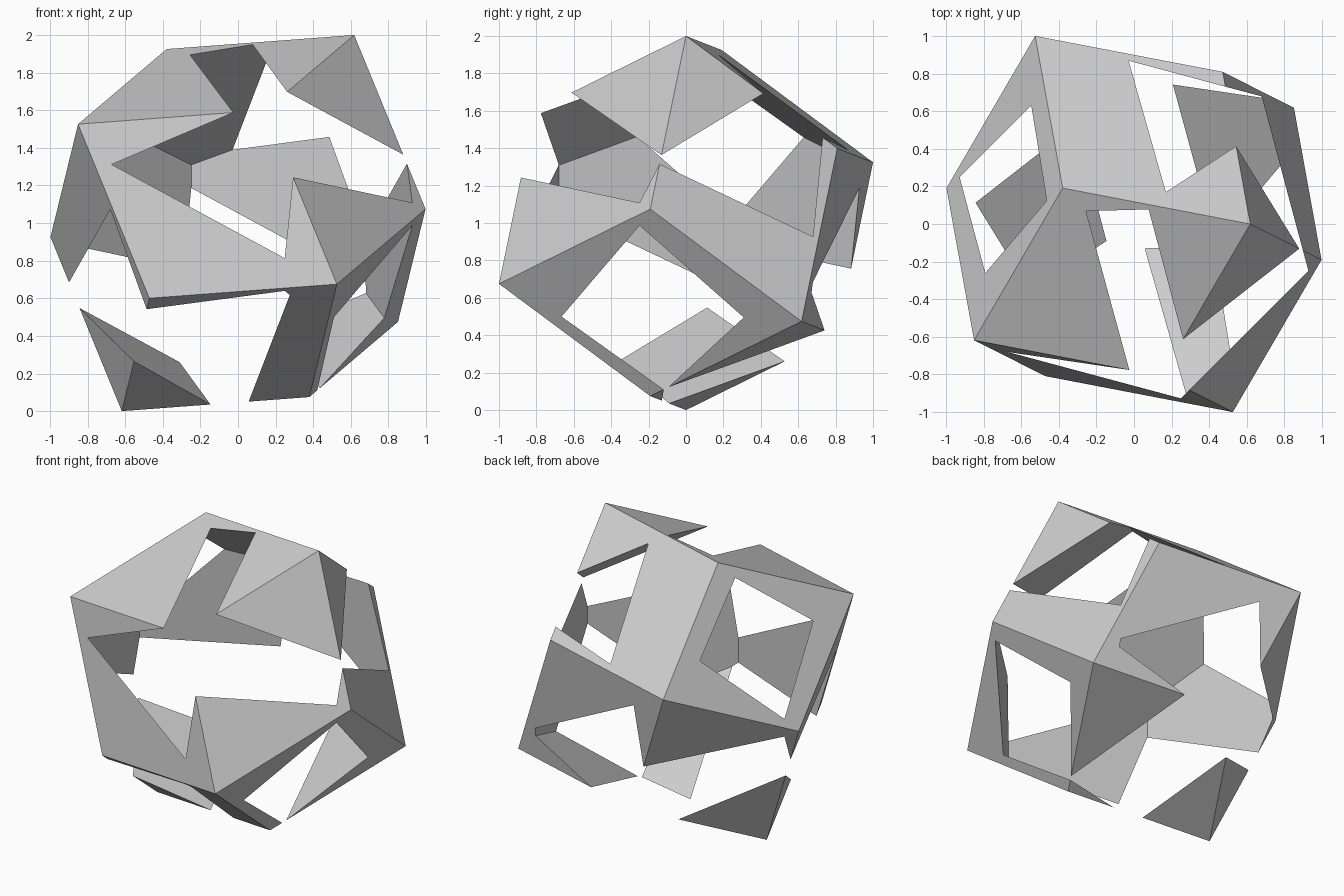
import bpy
import bmesh
from itertools import product
from math import sqrt
from mathutils import Vector

cube = bpy.data.objects.get("Cube")
if cube:
    bpy.data.objects.remove(cube, do_unlink=True)

RADIUS = 1.1755  # centre to a four-edged corner

grey = bpy.data.materials.new("plain_grey")
grey.use_nodes = True
grey.diffuse_color = (0.6, 0.6, 0.6, 1)
grey.node_tree.nodes["Principled BSDF"].inputs["Base Color"].default_value = (0.6, 0.6, 0.6, 1)


def rhombic_solid(name, axis_a, axis_b, centre_z):
    """Twelve-sided rhombic solid aligned to two perpendicular axes."""
    a = Vector(axis_a).normalized()
    b = Vector(axis_b)
    b = (b - a * a.dot(b)).normalized()
    axes = [a, b, a.cross(b)]
    corners = [v * s for v in axes for s in (1, -1)]
    corners += [sum((v * s for v, s in zip(axes, signs)), Vector()) / 2
                for signs in product((1, -1), repeat=3)]
    bm = bmesh.new()
    for c in corners:
        bm.verts.new(c * RADIUS + Vector((0, 0, centre_z)))
    bmesh.ops.convex_hull(bm, input=bm.verts)
    bmesh.ops.dissolve_limit(bm, angle_limit=0.02, verts=bm.verts, edges=bm.edges)
    bmesh.ops.recalc_face_normals(bm, faces=bm.faces)
    mesh = bpy.data.meshes.new(name)
    bm.to_mesh(mesh)
    bm.free()
    mesh.materials.append(grey)
    obj = bpy.data.objects.new(name, mesh)
    bpy.context.collection.objects.link(obj)
    return obj


# Outer solid, tilted so that one corner is on top
golden = (1 + sqrt(5)) / 2
frame = rhombic_solid("rhombic_frame", (1, 0, golden),
                      (-0.4472, 0.8507, 0.2764), 1.0)

# Equal solid standing on a three-edged corner hollows it out
cutter = rhombic_solid("hollow_cutter", (1, 1, 1),
                       (0.2113, -0.7887, 0.5774), 0.97)
cutter.hide_render = True

cut = frame.modifiers.new("hollow", 'BOOLEAN')
cut.operation = 'DIFFERENCE'
cut.solver = 'EXACT'
cut.object = cutter
bpy.context.view_layer.objects.active = frame
frame.select_set(True)
bpy.ops.object.modifier_apply(modifier=cut.name)
bpy.data.objects.remove(cutter, do_unlink=True)
